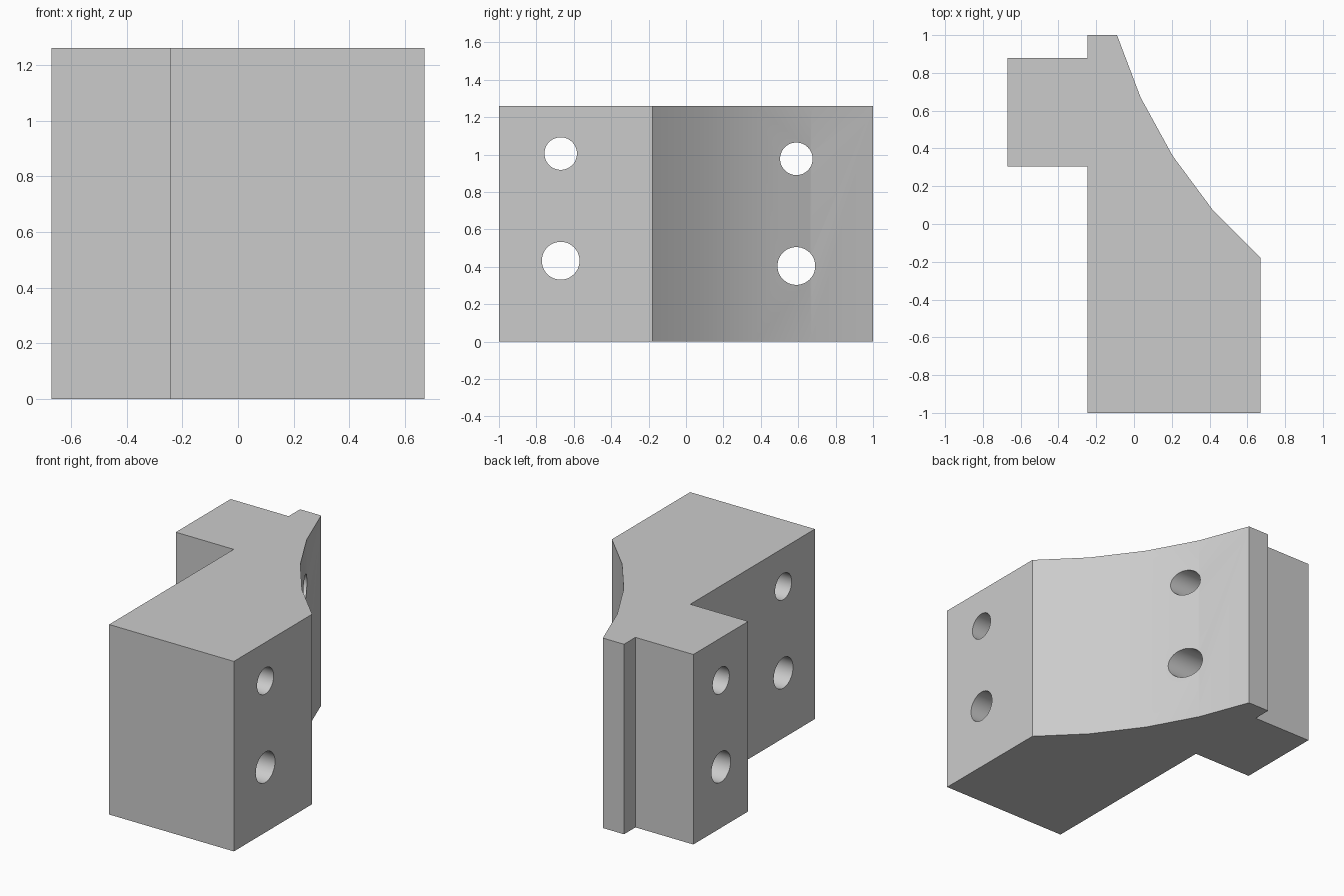
import bpy
import bmesh
import math

cube = bpy.data.objects.get("Cube")
if cube:
    bpy.data.objects.remove(cube, do_unlink=True)

HEIGHT = 1.26

# Single grey material
grey = bpy.data.materials.new("plain_grey")
grey.use_nodes = True
colour = (0.6, 0.6, 0.6, 1)
grey.diffuse_color = colour
grey.node_tree.nodes["Principled BSDF"].inputs["Base Color"].default_value = colour

# Block outline: straight front, concave sloping side, rear lip and side tongue
outline = [(-0.245, -1), (0.67, -1), (0.67, -0.18),
           (0.42, 0.07), (0.205, 0.36), (0.035, 0.67), (-0.09, 1),
           (-0.245, 1), (-0.245, 0.88), (-0.67, 0.88), (-0.67, 0.305), (-0.245, 0.305)]
mesh = bpy.data.meshes.new("bracket_block")
bm = bmesh.new()
base = bm.faces.new([bm.verts.new((x, y, 0)) for x, y in outline])
top = bmesh.ops.extrude_face_region(bm, geom=[base])["geom"]
bmesh.ops.translate(bm, vec=(0, 0, HEIGHT),
                    verts=[v for v in top if isinstance(v, bmesh.types.BMVert)])
bmesh.ops.recalc_face_normals(bm, faces=bm.faces)
bm.to_mesh(mesh)
bm.free()
mesh.materials.append(grey)
block = bpy.data.objects.new("bracket_block", mesh)
bpy.context.collection.objects.link(block)
bpy.context.view_layer.objects.active = block


def drill(y, z, radius):
    """Cut a round hole through the block along x."""
    bpy.ops.mesh.primitive_cylinder_add(vertices=48, radius=radius, depth=3,
                                        location=(0, y, z),
                                        rotation=(0, math.pi / 2, 0))
    cutter = bpy.context.object
    cutter.name = "hole_cutter"
    cutter.hide_render = True
    cutter.data.materials.append(grey)
    mod = block.modifiers.new("hole", "BOOLEAN")
    mod.operation = "DIFFERENCE"
    mod.solver = "EXACT"
    mod.object = cutter
    bpy.context.view_layer.objects.active = block
    bpy.ops.object.modifier_apply(modifier=mod.name)
    bpy.data.objects.remove(cutter, do_unlink=True)


# Two pairs of bolt holes, the lower ones slightly wider
for y, upper_z in ((-0.67, 1.005), (0.59, 0.977)):
    drill(y, upper_z, 0.087)
    drill(y, upper_z - 0.573, 0.101)

# Smooth the curved side and the bores, keeping edges sharp
bpy.ops.object.select_all(action="DESELECT")
block.select_set(True)
bpy.context.view_layer.objects.active = block
bpy.ops.object.shade_smooth_by_angle(angle=math.radians(30))
